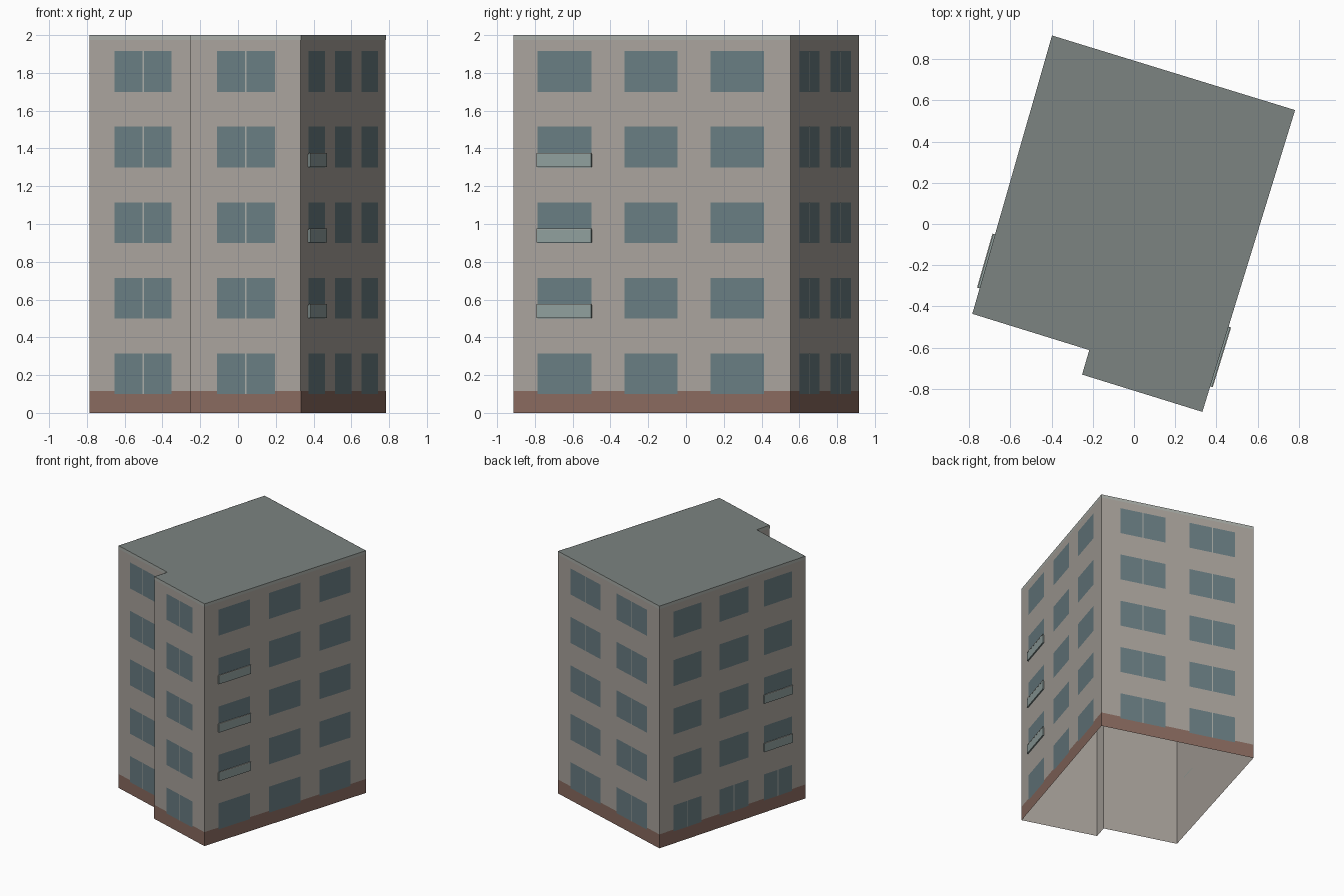
import bpy, bmesh
from mathutils import Vector

if "Cube" in bpy.data.objects:
    bpy.data.objects.remove(bpy.data.objects["Cube"])

# Footprint corners, counter-clockwise seen from above
A, F, E, D, C, B = [Vector((x, y, 0)) for x, y in (
    (-0.398, 0.915), (-0.785, -0.436), (-0.217, -0.612),
    (-0.252, -0.731), (0.332, -0.912), (0.782, 0.553))]
CORNERS = [A, F, E, D, C, B]
WALLS = [(CORNERS[i], CORNERS[(i + 1) % 6]) for i in range(6)]
H = 2.0
FLOORS = [0.1 + 0.4 * i for i in range(5)]
WIN_H = 0.215


def material(name, rgb):
    m = bpy.data.materials.new(name)
    m.diffuse_color = (*rgb, 1)
    m.use_nodes = True
    m.node_tree.nodes["Principled BSDF"].inputs["Base Color"].default_value = m.diffuse_color
    return m


def finish(bm, name, mat):
    me = bpy.data.meshes.new(name)
    bm.to_mesh(me)
    bm.free()
    me.materials.append(mat)
    ob = bpy.data.objects.new(name, me)
    bpy.context.collection.objects.link(ob)
    return ob


def frame(wall):
    d = wall[1] - wall[0]
    n = Vector((d.y, -d.x, 0)).normalized()
    return wall[0], d.normalized(), n, d.length


def quad(bm, wall, s0, s1, z0, z1, off):
    """Upright rectangle on a wall, s measured in units along it."""
    p, d, n, _ = frame(wall)
    bm.faces.new([bm.verts.new(p + d * s + n * off + Vector((0, 0, z)))
                  for s, z in ((s0, z0), (s1, z0), (s1, z1), (s0, z1))])


def box(bm, wall, s0, s1, z0, z1, o0, o1):
    """Box standing out of a wall from offset o0 to o1."""
    p, d, n, _ = frame(wall)
    ring = [[bm.verts.new(p + d * s + n * o + Vector((0, 0, z)))
             for s, o in ((s0, o0), (s0, o1), (s1, o1), (s1, o0))]
            for z in (z0, z1)]
    bm.faces.new(ring[0][::-1])
    bm.faces.new(ring[1])
    for i in range(4):
        j = (i + 1) % 4
        bm.faces.new((ring[0][i], ring[0][j], ring[1][j], ring[1][i]))
    bmesh.ops.recalc_face_normals(bm, faces=bm.faces[-6:])


plaster = material("plaster", (0.40, 0.37, 0.335))
brick = material("brick", (0.25, 0.145, 0.115))
glass = material("glass", (0.14, 0.205, 0.225))
slate = material("roof", (0.20, 0.23, 0.22))
trim = material("trim", (0.40, 0.42, 0.39))
panel = material("balcony_panel", (0.28, 0.35, 0.34))

# Outer walls, open underneath
bm = bmesh.new()
for w in WALLS:
    quad(bm, w, 0, frame(w)[3], 0, H, 0)
bmesh.ops.remove_doubles(bm, verts=bm.verts, dist=1e-5)
finish(bm, "walls", plaster)

# Flat roof
bm = bmesh.new()
bm.faces.new([bm.verts.new(c + Vector((0, 0, H))) for c in CORNERS])
finish(bm, "roof", slate)

# Brick base and roof edge bands, laid just outside the walls
for name, z0, z1, mat in (("brick_base", 0, 0.115, brick),
                          ("roof_edge", 1.975, H, trim)):
    bm = bmesh.new()
    for w in WALLS:
        quad(bm, w, -0.001, frame(w)[3] + 0.001, z0, z1, 0.001)
    finish(bm, name, mat)

# Windows: wall, column spans as fractions, floors with a mullion
ALL = range(5)
LAYOUT = [
    ("front_left", (F, E), [(0.233, 0.765)], ALL),
    ("front_right", (D, C), [(0.243, 0.766)], ALL),
    ("right", (C, B), [(0.086, 0.281), (0.40, 0.593), (0.712, 0.904)], ()),
    ("back", (B, A), [(0.125, 0.42), (0.58, 0.88)], ALL),
    ("left", (A, F), [(0.096, 0.288), (0.41, 0.608), (0.716, 0.907)], (0,)),
]
for name, w, spans, split in LAYOUT:
    panes, bars = bmesh.new(), bmesh.new()
    L = frame(w)[3]
    for a, b in spans:
        mid = (a + b) / 2 * L
        for i, z in enumerate(FLOORS):
            quad(panes, w, a * L, b * L, z, z + WIN_H, 0.002)
            if i in split:
                quad(bars, w, mid - 0.004, mid + 0.004, z, z + WIN_H, 0.003)
    finish(panes, name + "_windows", glass)
    if split:
        finish(bars, name + "_mullions", trim)
    else:
        bars.free()

# Shallow window balconies: floor, front and side panels, top rail
for name, w, (a, b), floors in (
        ("right", (C, B), (0.086, 0.281), (1, 2, 3)),
        ("left", (A, F), (0.716, 0.907), (1, 2))):
    body, rail = bmesh.new(), bmesh.new()
    L = frame(w)[3]
    s0, s1 = a * L - 0.002, b * L + 0.002
    for i in floors:
        z = FLOORS[i]
        box(body, w, s0, s1, z + 0.003, z + 0.008, 0, 0.012)
        quad(body, w, s0, s1, z + 0.008, z + 0.07, 0.012)
        for s in (s0, s1 - 0.003):
            box(body, w, s, s + 0.003, z + 0.008, z + 0.07, 0, 0.0115)
        box(rail, w, s0, s1, z + 0.07, z + 0.077, 0.007, 0.013)
    finish(body, name + "_balconies", panel)
    finish(rail, name + "_balcony_rails", trim)
